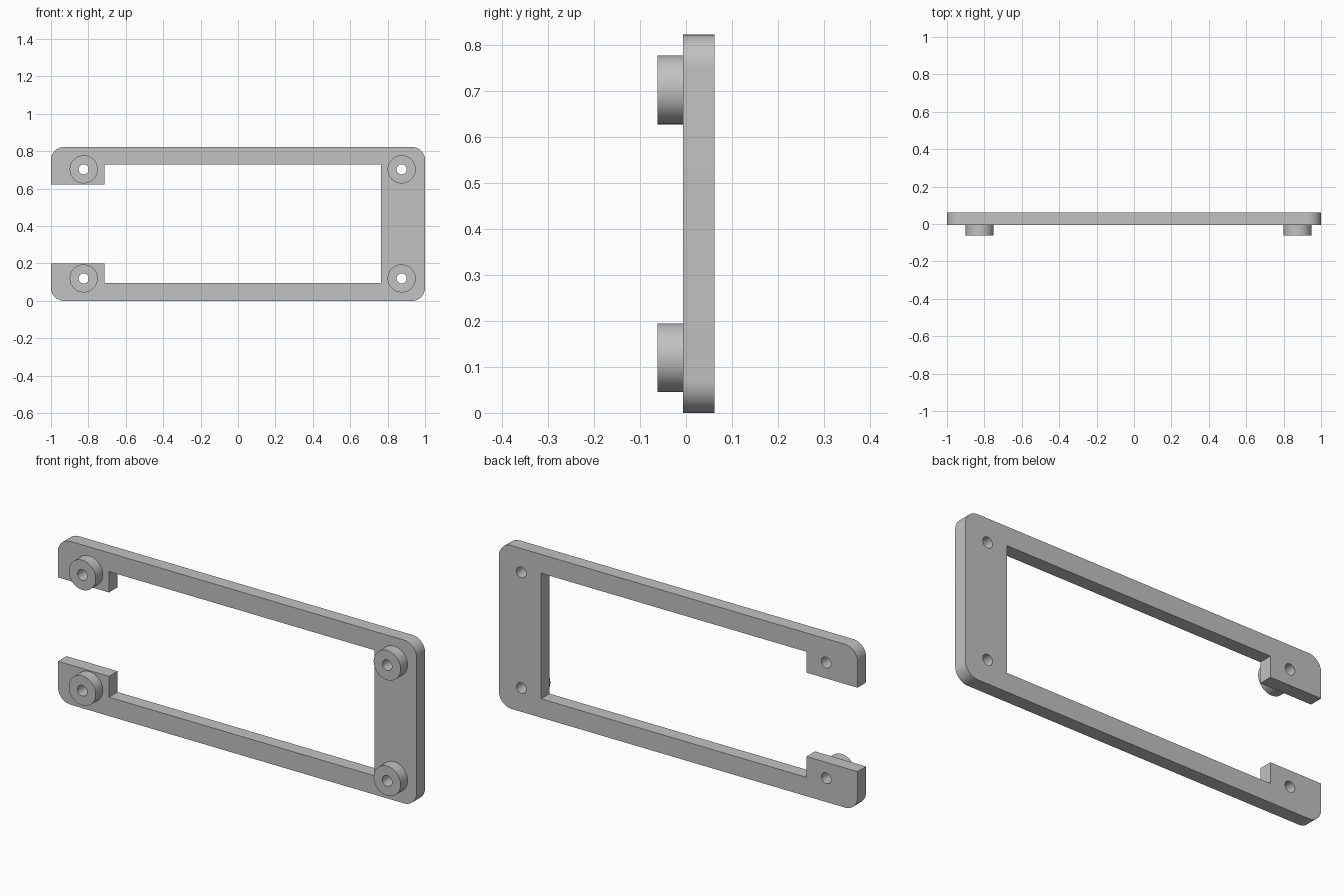
import bpy
import bmesh
from math import cos, sin, pi, radians
from mathutils import Matrix

cube = bpy.data.objects.get("Cube")
if cube:
    bpy.data.objects.remove(cube, do_unlink=True)

HEIGHT = 0.823
BACK, FACE, BOSS_FRONT = 0.062, -0.006, -0.062
CORNER, BOSS_R, HOLE_R = 0.07, 0.075, 0.027
HOLES = [(x, z) for x in (-0.825, 0.875) for z in (0.12, HEIGHT - 0.12)]

grey = bpy.data.materials.new("Plain grey")
grey.use_nodes = True
colour = (0.54, 0.54, 0.54, 1)
grey.diffuse_color = colour
grey.node_tree.nodes["Principled BSDF"].inputs["Base Color"].default_value = colour


def arc(cx, cz, r, start, end, steps):
    """Points along an arc, angles in degrees."""
    angles = [radians(start + (end - start) * i / steps) for i in range(steps + 1)]
    return [(cx + r * cos(a), cz + r * sin(a)) for a in angles]


def circle(cx, cz, r, steps=48):
    return arc(cx, cz, r, 0, 360, steps)[:-1]


def extrude_loops(name, loops, y_front, y_back):
    """Fill closed x-z loops (inner ones become holes) and extrude along y."""
    curve = bpy.data.curves.new(name + "_profile", "CURVE")
    curve.dimensions = "2D"
    curve.fill_mode = "BOTH"
    curve.extrude = (y_back - y_front) / 2
    for loop in loops:
        spline = curve.splines.new("POLY")
        spline.points.add(len(loop) - 1)
        for point, (x, z) in zip(spline.points, loop):
            point.co = (x, z, 0, 1)
        spline.use_cyclic_u = True
    helper = bpy.data.objects.new(name + "_profile", curve)
    mesh = bpy.data.meshes.new_from_object(helper)
    bpy.data.objects.remove(helper)
    bpy.data.curves.remove(curve)

    # Stand the shape upright and weld the caps to the sides
    mesh.transform(Matrix.Translation((0, (y_front + y_back) / 2, 0))
                   @ Matrix.Rotation(pi / 2, 4, "X"))
    bm = bmesh.new()
    bm.from_mesh(mesh)
    bmesh.ops.remove_doubles(bm, verts=bm.verts, dist=0.0001)
    bmesh.ops.recalc_face_normals(bm, faces=bm.faces)
    bm.to_mesh(mesh)
    bm.free()
    mesh.name = name
    mesh.materials.clear()
    mesh.materials.append(grey)

    obj = bpy.data.objects.new(name, mesh)
    bpy.context.collection.objects.link(obj)
    bpy.ops.object.select_all(action="DESELECT")
    obj.select_set(True)
    bpy.context.view_layer.objects.active = obj
    bpy.ops.object.shade_smooth_by_angle(angle=radians(30))
    return obj


# C-shaped plate: lower half of the outline, then its mirror image
lower = [(0.765, 0.095), (-0.715, 0.095), (-0.715, 0.2), (-1, 0.2)]
lower += arc(CORNER - 1, CORNER, CORNER, 180, 270, 12)
lower += arc(1 - CORNER, CORNER, CORNER, 270, 360, 12)
upper = [(x, HEIGHT - z) for x, z in reversed(lower)]
extrude_loops("frame_plate",
              [lower + upper] + [circle(x, z, HOLE_R) for x, z in HOLES],
              FACE, BACK)

# Drilled round bosses on the front face
for (x, z), label in zip(HOLES, ("lower_right", "upper_right", "lower_left", "upper_left")):
    extrude_loops("boss_" + label, [circle(x, z, BOSS_R), circle(x, z, HOLE_R)],
                  BOSS_FRONT, FACE)
